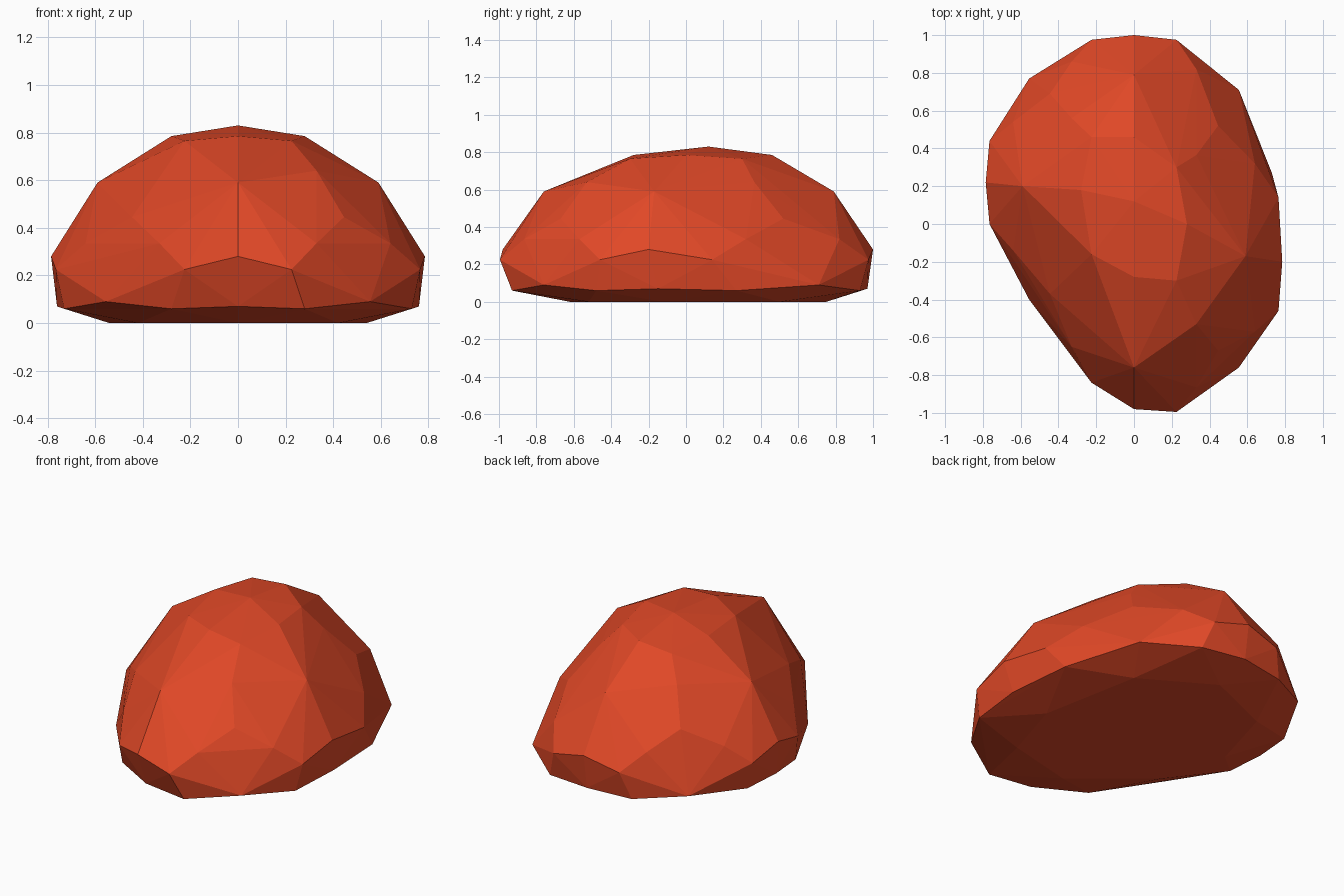
import bpy, bmesh

if "Cube" in bpy.data.objects:
    bpy.data.objects.remove(bpy.data.objects["Cube"])

# Corner points: (|x|, z, y right-back, y right-front, y left-back, y left-front)
corners = [
    (.225, .765, .30, -.30, .46, -.16),
    (.33, .64, .365, -.53, .56, -.175),
    (.445, .445, .52, -.67, .69, -.37),
    (.64, .335, .32, -.57, .54, -.14),
    (.33, .335, .82, -.865, .86, -.65),
    (.225, .225, .975, -.995, .975, -.84),
    (.765, .225, .14, -.46, .44, 0),
    (.28, .06, .93, -.93, .93, -.73),
    (.555, .09, .71, -.76, .77, -.40),
    (.73, .06, .27, -.48, .44, -.03),
    (.42, 0, .50, -.52, .57, -.27),
]
# Side points: (|x|, z, y right, y left)
sides = [
    (.28, .785, 0, .18),
    (.59, .59, -.17, .20),
    (.785, .28, -.20, .22),
    (.76, .07, -.15, .20),
    (.54, 0, -.12, .15),
]
# Middle points: (z, y back, y front)
middle = [(.785, .46, -.28), (.59, .79, -.76), (.28, 1, -.98),
          (.07, .97, -.90), (0, .75, -.62)]

points = [(0, .12, .83)]
for x, z, rb, rf, lb, lf in corners:
    points += [(x, rb, z), (x, rf, z), (-x, lb, z), (-x, lf, z)]
for x, z, r, l in sides:
    points += [(x, r, z), (-x, l, z)]
for z, b, f in middle:
    points += [(0, b, z), (0, f, z)]

# Faceted pebble, wrapped around the points
bm = bmesh.new()
for p in points:
    bm.verts.new(p)
hull = bmesh.ops.convex_hull(bm, input=bm.verts[:])
loose = [v for v in bm.verts if not v.link_faces]
bmesh.ops.delete(bm, geom=loose, context='VERTS')
bmesh.ops.recalc_face_normals(bm, faces=bm.faces[:])
mesh = bpy.data.meshes.new("pebble")
bm.to_mesh(mesh)
bm.free()

mat = bpy.data.materials.new("orange red")
mat.diffuse_color = (.75, .065, .02, 1)
mat.use_nodes = True
mat.node_tree.nodes["Principled BSDF"].inputs["Base Color"].default_value = mat.diffuse_color
mesh.materials.append(mat)
pebble = bpy.data.objects.new("pebble", mesh)
bpy.context.collection.objects.link(pebble)
